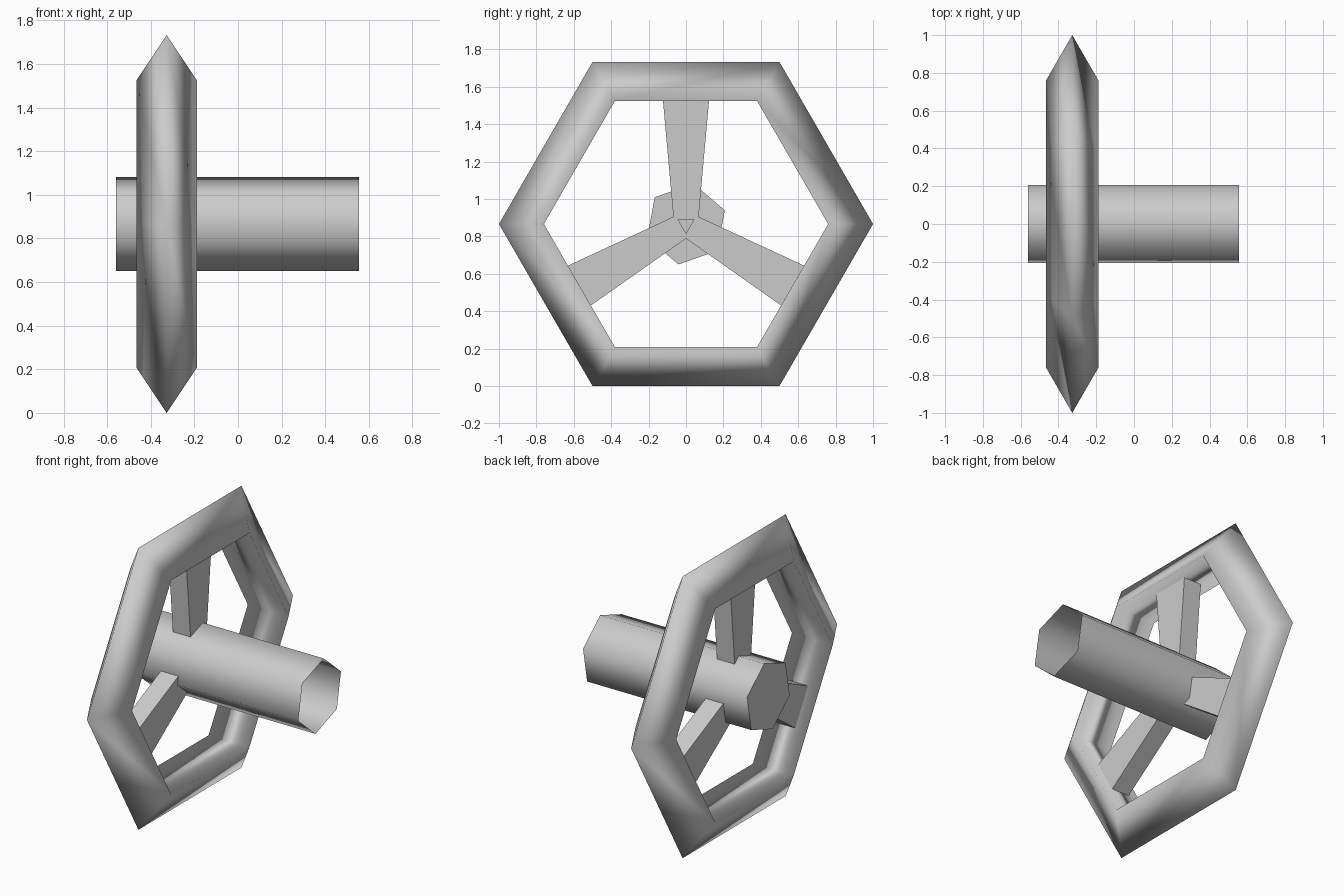
import bpy, bmesh
from math import cos, sin, pi, radians
from mathutils import Matrix, Vector

AXLE = Vector((0, 0, 0.866))   # wheel axis runs along x at this height
RING_X = -0.327                # plane of the wheel

old = bpy.data.objects.get("Cube")
if old:
    bpy.data.objects.remove(old, do_unlink=True)

grey = bpy.data.materials.new("light_grey")
grey.use_nodes = True
grey.diffuse_color = (0.6, 0.6, 0.6, 1)
bsdf = next(n for n in grey.node_tree.nodes if n.type == 'BSDF_PRINCIPLED')
bsdf.inputs["Base Color"].default_value = (0.6, 0.6, 0.6, 1)


def radial(x, r, angle):
    return AXLE + Vector((x, r * cos(angle), r * sin(angle)))


def loft(name, sections, closed=False, cap_start=False, cap_end=False, smooth=None):
    """Skin a list of equal-sized point loops."""
    bm = bmesh.new()
    loops = [[bm.verts.new(p) for p in s] for s in sections]
    pairs = list(zip(loops, loops[1:]))
    if closed:
        pairs.append((loops[-1], loops[0]))
    for a, b in pairs:
        n = len(a)
        for i in range(n):
            j = (i + 1) % n
            bm.faces.new((a[i], a[j], b[j], b[i]))
    if cap_start:
        bm.faces.new(loops[0][::-1])
    if cap_end:
        bm.faces.new(loops[-1])
    bmesh.ops.recalc_face_normals(bm, faces=bm.faces)
    mesh = bpy.data.meshes.new(name)
    bm.to_mesh(mesh)
    bm.free()
    mesh.materials.append(grey)
    obj = bpy.data.objects.new(name, mesh)
    bpy.context.collection.objects.link(obj)
    if smooth:
        bpy.ops.object.select_all(action='DESELECT')
        obj.select_set(True)
        bpy.context.view_layer.objects.active = obj
        bpy.ops.object.shade_smooth_by_angle(angle=radians(smooth))
    return obj


# Hexagonal rim with a triangular section pointing outward
MAJOR, MINOR = 0.84, 0.16
rim = []
for k in range(6):
    rim.append([radial(RING_X + MINOR * sin(t), MAJOR + MINOR * cos(t), k * pi / 3)
                for t in (0, 2 * pi / 3, 4 * pi / 3)])
loft("wheel_rim", rim, closed=True, smooth=179)

# Six-sided hub tube, closed beside the wheel and open at the far end
tube = [[radial(x, 0.22, radians(19.5) + k * pi / 3) for k in range(6)]
        for x in (-0.56, 0.555)]
loft("hub_tube", tube, cap_start=True, smooth=75)

# Three tapered spokes
for i, name in enumerate(("top_spoke", "front_spoke", "back_spoke")):
    place = (Matrix.Translation(AXLE + Vector((RING_X, 0, 0)))
             @ Matrix.Rotation(i * 2 * pi / 3, 4, 'X'))
    ends = [[place @ Vector((sx * 0.06, sy * w, r))
             for sx, sy in ((-1, -1), (1, -1), (1, 1), (-1, 1))]
            for r, w in ((0.025, 0.066), (0.67, 0.124))]
    loft(name, ends, cap_start=True, cap_end=True)
